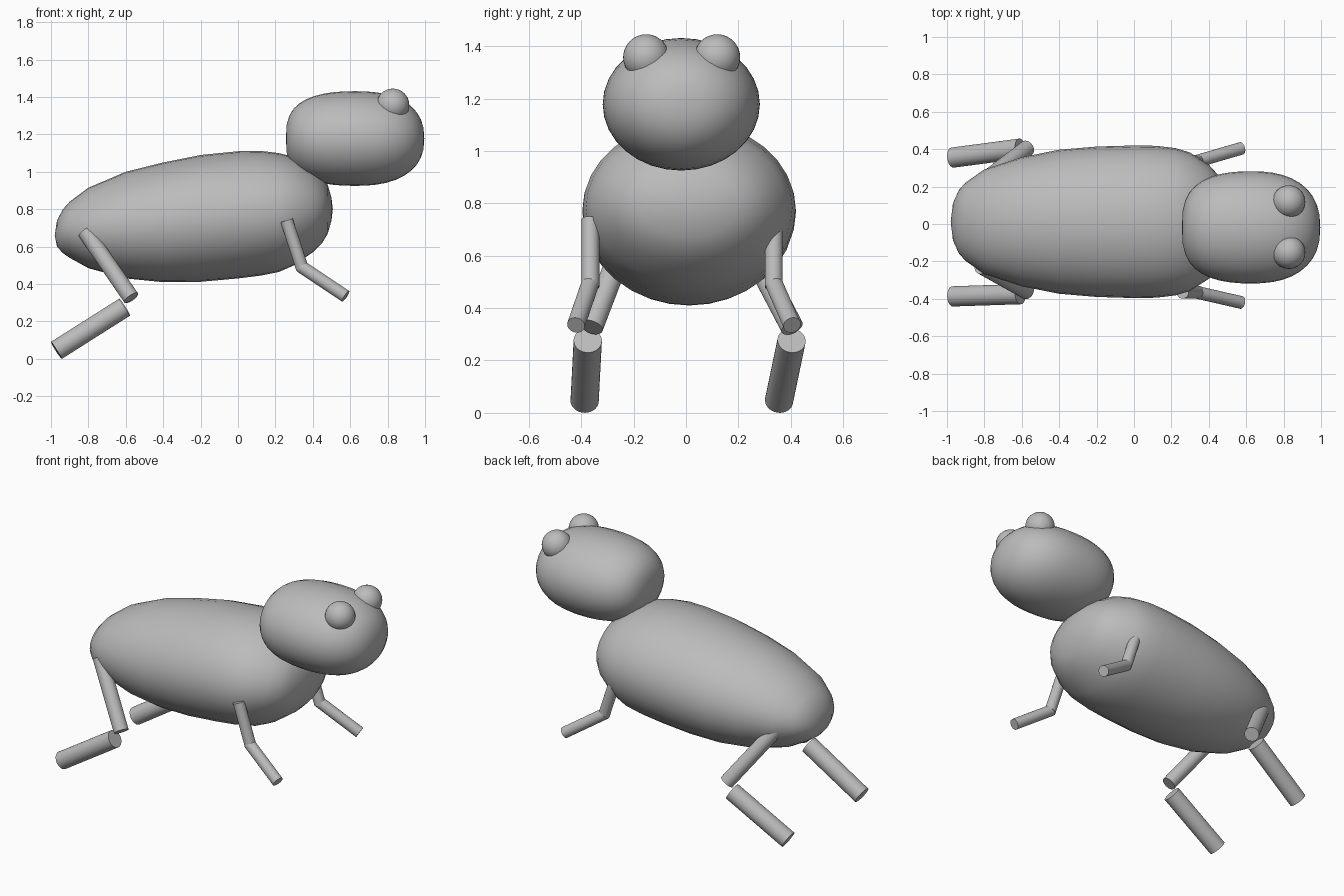
import bpy, bmesh, math
from mathutils import Vector

cube = bpy.data.objects.get("Cube")
if cube:
    bpy.data.objects.remove(cube, do_unlink=True)

grey = bpy.data.materials.new("plain grey")
grey.use_nodes = True
grey.diffuse_color = (0.5, 0.5, 0.5, 1)
grey.node_tree.nodes["Principled BSDF"].inputs["Base Color"].default_value = grey.diffuse_color


def finish(bm, name):
    """Turn a bmesh into a smooth shaded grey object."""
    bmesh.ops.recalc_face_normals(bm, faces=bm.faces)
    mesh = bpy.data.meshes.new(name)
    bm.to_mesh(mesh)
    bm.free()
    obj = bpy.data.objects.new(name, mesh)
    bpy.context.collection.objects.link(obj)
    mesh.materials.append(grey)
    bpy.ops.object.select_all(action="DESELECT")
    obj.select_set(True)
    bpy.context.view_layer.objects.active = obj
    bpy.ops.object.shade_smooth_by_angle(angle=math.radians(40))
    return obj


def loft(name, tail, stations, nose, y, sides=32):
    """Skin elliptical rings (x, low z, high z, half width) between two poles."""
    bm = bmesh.new()
    rings = []
    for x, low, high, half in stations:
        ring = []
        for i in range(sides):
            a = math.tau * i / sides
            z = (low + high) / 2 + (high - low) / 2 * math.sin(a)
            ring.append(bm.verts.new((x, y + half * math.cos(a), z)))
        rings.append(ring)
    first = bm.verts.new((tail[0], y, tail[1]))
    last = bm.verts.new((nose[0], y, nose[1]))
    for i in range(sides):
        j = (i + 1) % sides
        bm.faces.new((first, rings[0][j], rings[0][i]))
        bm.faces.new((last, rings[-1][i], rings[-1][j]))
        for a, b in zip(rings, rings[1:]):
            bm.faces.new((a[i], a[j], b[j], b[i]))
    return finish(bm, name)


def rod(name, start, end, radius):
    """Capped cylinder from one point to another."""
    start, end = Vector(start), Vector(end)
    axis = end - start
    bm = bmesh.new()
    bmesh.ops.create_cone(bm, cap_ends=True, segments=32, radius1=radius,
                          radius2=radius, depth=axis.length)
    turn = axis.to_track_quat("Z", "Y").to_matrix().to_4x4()
    bm.transform(turn)
    bmesh.ops.translate(bm, verts=bm.verts, vec=(start + end) / 2)
    return finish(bm, name)


# Body: long egg that rises towards the shoulders
body_rings = [
    (-0.968, 0.60, 0.74, 0.10), (-0.936, 0.565, 0.80, 0.17),
    (-0.9, 0.54, 0.84, 0.21), (-0.8, 0.485, 0.915, 0.28),
    (-0.6, 0.43, 1.0, 0.345), (-0.4, 0.41, 1.05, 0.385),
    (-0.2, 0.412, 1.09, 0.402), (0, 0.43, 1.11, 0.408),
    (0.12, 0.445, 1.112, 0.406), (0.22, 0.465, 1.10, 0.394),
    (0.3, 0.5, 1.08, 0.37), (0.4, 0.57, 1.02, 0.305),
    (0.45, 0.62, 0.975, 0.25), (0.48, 0.67, 0.93, 0.19),
    (0.5, 0.74, 0.86, 0.10),
]
loft("body", (-0.98, 0.66), body_rings, (0.507, 0.8), 0.012)

# Head: rounded ellipsoid, a little blunter at the back
head_rings = []
for k in range(1, 20):
    t = -math.cos(math.pi * k / 20)
    p = 2.4 if t > 0 else 2.4 - 0.4 * t
    r = (1 - abs(t) ** p) ** (1 / p)
    head_rings.append((0.626 + 0.37 * t, 1.178 - 0.253 * r, 1.178 + 0.253 * r, 0.3 * r))
loft("head", (0.256, 1.178), head_rings, (0.996, 1.178), -0.018)

# Eyes
for side, y in (("left", 0.119), ("right", -0.152)):
    bm = bmesh.new()
    bmesh.ops.create_uvsphere(bm, u_segments=32, v_segments=16, radius=0.088)
    bmesh.ops.translate(bm, verts=bm.verts, vec=(0.828, y, 1.357))
    finish(bm, side + "_eye")

# Legs: each pair differs slightly in y (top, joint, foot)
front = {"left": (0.335, 0.335, 0.405), "right": (-0.365, -0.365, -0.42)}
for side, (top, knee, foot) in front.items():
    rod(side + "_front_upper_leg", (0.26, top, 0.74), (0.345, knee, 0.48), 0.034)
    rod(side + "_front_lower_leg", (0.335, knee, 0.495), (0.575, foot, 0.335), 0.034)

hind = {"left": (0.22, 0.405, 0.403, 0.355), "right": (-0.225, -0.36, -0.375, -0.387)}
for side, (top, knee, shin, foot) in hind.items():
    rod(side + "_hind_upper_leg", (-0.815, top, 0.68), (-0.572, knee, 0.327), 0.044)
    rod(side + "_hind_lower_leg", (-0.607, shin, 0.276), (-0.97, foot, 0.046), 0.054)
